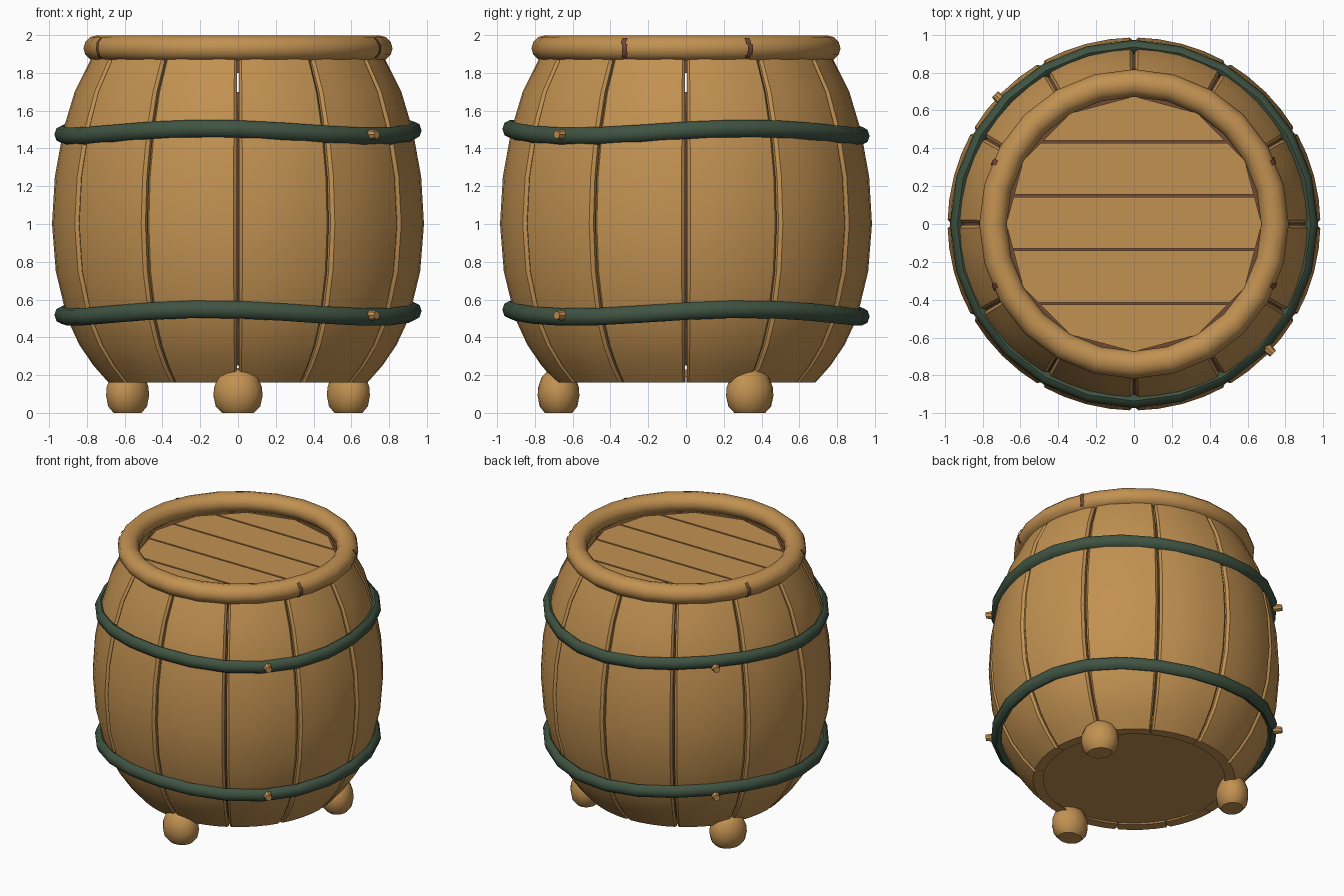
import bpy, bmesh, math
from mathutils import Matrix, Vector

if "Cube" in bpy.data.objects:
    bpy.data.objects.remove(bpy.data.objects["Cube"])

def material(name, rgb):
    m = bpy.data.materials.new(name)
    m.diffuse_color = (*rgb, 1)
    m.use_nodes = True
    m.node_tree.nodes["Principled BSDF"].inputs["Base Color"].default_value = m.diffuse_color
    return m

WOOD = material("tan wood", (0.54, 0.285, 0.083))
GREEN = material("dark green", (0.05, 0.088, 0.055))
BROWN = material("dark brown", (0.16, 0.065, 0.032))

def finish(name, bm, mat, angle=35):
    bmesh.ops.recalc_face_normals(bm, faces=bm.faces)
    me = bpy.data.meshes.new(name)
    bm.to_mesh(me)
    bm.free()
    me.materials.append(mat)
    for p in me.polygons:
        p.use_smooth = True
    me.set_sharp_from_angle(angle=math.radians(angle))
    ob = bpy.data.objects.new(name, me)
    bpy.context.collection.objects.link(ob)
    return ob

def polar(r, a, z):
    return (r * math.cos(a), r * math.sin(a), z)

def bridge(bm, rings, closed_ends=True, wrap=False):
    # skin a list of closed loops of points
    loops = [[bm.verts.new(p) for p in ring] for ring in rings]
    n = len(loops[0])
    for i in range(len(loops) - (0 if wrap else 1)):
        a, b = loops[i], loops[(i + 1) % len(loops)]
        for j in range(n):
            k = (j + 1) % n
            bm.faces.new((a[j], a[k], b[k], b[j]))
    if closed_ends and not wrap:
        bm.faces.new(loops[0])
        bm.faces.new(loops[-1])

def hoop_rings(radius, z, half_w, half_h, steps, sides, start=0, sweep=math.tau, amp=0.0):
    # elliptical section swept round z, optionally waving up and down three times
    rings = []
    for i in range(steps):
        a = start + sweep * i / (steps if sweep == math.tau else steps - 1)
        zc = z + amp * math.cos(3 * (a - math.radians(20)))
        rings.append([polar(radius + half_w * math.cos(t), a, zc + half_h * math.sin(t))
                      for t in (math.tau * s / sides for s in range(sides))])
    return rings

# twelve bulging staves with narrow gaps
PROFILE = [(0.16, 0.685), (0.25, 0.765), (0.36, 0.84), (0.5, 0.905), (0.75, 0.965), (1.0, 0.985),
           (1.25, 0.97), (1.5, 0.925), (1.7, 0.865), (1.9, 0.765)]
ACROSS = [(-1, -0.015), (-0.93, 0), (-0.5, 0), (0, 0), (0.5, 0), (0.93, 0), (1, -0.015)]
HALF = math.radians(15) - 0.006
for i in range(12):
    mid = math.radians(15 + 30 * i)
    bm = bmesh.new()
    rings = []
    for z, r in PROFILE:
        ring = [polar(r + d, mid + t * HALF, z) for t, d in ACROSS]
        ring += [polar(r - 0.07, mid + t * HALF, z) for t in (1, 0.5, 0, -0.5, -1)]
        rings.append(ring)
    bridge(bm, rings)
    finish(f"stave_{i + 1}", bm, WOOD)

# dark lining seen through the gaps
bm = bmesh.new()
bridge(bm, [[polar(r - 0.045, math.tau * j / 24, z) for j in range(24)]
            for z, r in PROFILE[1:-1]], closed_ends=False)
finish("inner_lining", bm, BROWN)

# recessed bottom board
bm = bmesh.new()
bridge(bm, [[polar(0.7, math.tau * j / 12, z) for j in range(12)] for z in (0.19, 0.23)])
finish("bottom_board", bm, WOOD)

# lid: dark backing, then slats cut from a twelve-sided disc
bm = bmesh.new()
bridge(bm, [[polar(0.70, math.tau * j / 12, z) for j in range(12)] for z in (1.80, 1.855)])
finish("lid_backing", bm, BROWN)
CUTS = [-0.75, -0.42, -0.135, 0.15, 0.435, 0.75]
for i in range(5):
    bm = bmesh.new()
    bridge(bm, [[polar(0.675, math.tau * j / 12, z) for j in range(12)] for z in (1.83, 1.88)])
    for y, s in ((CUTS[i] + 0.006, -1), (CUTS[i + 1] - 0.006, 1)):
        bmesh.ops.bisect_plane(bm, geom=bm.verts[:] + bm.edges[:] + bm.faces[:],
                               plane_co=(0, y, 0), plane_no=(0, s, 0), clear_outer=True)
        bmesh.ops.holes_fill(bm, edges=[e for e in bm.edges if e.is_boundary])
    finish(f"lid_slat_{i + 1}", bm, WOOD)

# thick round rim
bm = bmesh.new()
bridge(bm, hoop_rings(0.745, 1.93, 0.073, 0.069, 24, 12), wrap=True)
finish("top_rim", bm, WOOD, 50)

# small dark cracks in the rim
for i, deg in enumerate((-24, 24, 156, 204)):
    bm = bmesh.new()
    for k in range(6):
        t0, t1 = (-0.8 + 0.28 * (k + e) for e in (0, 1))
        off = math.radians(deg + (0.6 if k in (1, 2, 3) else 0))
        quad = []
        for t, a in ((t0, -0.018), (t0, 0.018), (t1, 0.018), (t1, -0.018)):
            quad.append(bm.verts.new(polar(0.745 + 0.075 * math.cos(t), off + a,
                                           1.93 + 0.071 * math.sin(t))))
        bm.faces.new(quad)
    finish(f"rim_crack_{i + 1}", bm, BROWN)

# wavy metal hoops with bolts on opposite sides
for label, z in (("upper", 1.485), ("lower", 0.528)):
    bm = bmesh.new()
    bridge(bm, hoop_rings(0.935, z, 0.037, 0.046, 24, 8, amp=0.021), wrap=True)
    finish(f"{label}_hoop", bm, GREEN, 50)
    for i, deg in enumerate((-43, 137)):
        a = math.radians(deg)
        bm = bmesh.new()
        bmesh.ops.create_cone(bm, cap_ends=True, segments=8, radius1=0.03, radius2=0.022, depth=0.06)
        bm.transform(Matrix.Translation(polar(0.975, a, z - 0.012))
                     @ Vector(polar(1, a, 0)).to_track_quat('Z', 'Y').to_matrix().to_4x4())
        finish(f"{label}_bolt_{i + 1}", bm, WOOD)

# three egg-shaped feet with flat soles
FOOT = [(0.085, 0.0), (0.118, 0.035), (0.13, 0.09), (0.127, 0.135), (0.105, 0.19), (0.065, 0.225), (0.02, 0.238)]
for i, deg in enumerate((270, 30, 150)):
    a = math.radians(deg)
    bm = bmesh.new()
    bridge(bm, [[polar(r, math.tau * j / 16, z) for j in range(16)] for r, z in FOOT])
    bm.transform(Matrix.Translation(polar(0.675, a, 0)) @ Matrix.Rotation(a, 4, 'Z')
                 @ Matrix.Diagonal((0.85, 1, 1, 1)))
    finish(f"foot_{i + 1}", bm, WOOD, 40)
